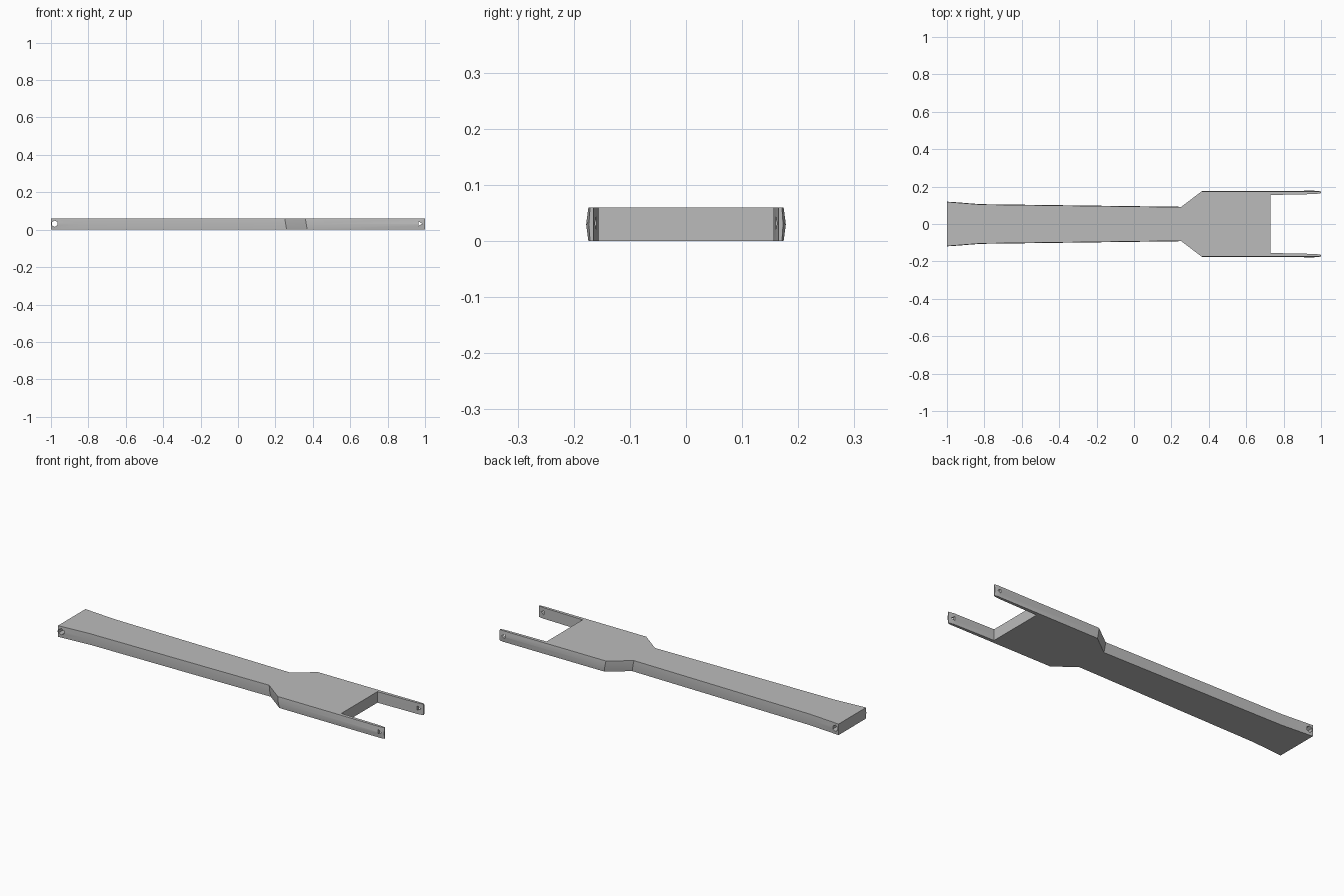
import bpy, bmesh
from mathutils import Matrix

cube = bpy.data.objects.get("Cube")
if cube:
    bpy.data.objects.remove(cube, do_unlink=True)

grey = bpy.data.materials.new("plain grey")
grey.use_nodes = True
color = (0.5, 0.5, 0.5, 1)
grey.diffuse_color = color
grey.node_tree.nodes["Principled BSDF"].inputs["Base Color"].default_value = color

HEIGHT = 0.06


def finish(name, bm):
    bmesh.ops.recalc_face_normals(bm, faces=bm.faces)
    mesh = bpy.data.meshes.new(name)
    bm.to_mesh(mesh)
    bm.free()
    mesh.materials.append(grey)
    obj = bpy.data.objects.new(name, mesh)
    bpy.context.collection.objects.link(obj)
    return obj


# Plan outline of one side: x, y, sideways bulge at mid height, x slant
half = [
    (-1.0, 0.118, 0.002, 0),
    (-0.82, 0.104, 0.002, 0),
    (0.255, 0.09, 0.002, 0.005),
    (0.365, 0.173, 0.003, 0.005),
    (0.98, 0.174, 0.004, 0),
    (1.0, 0.171, 0.002, 0),
    (1.0, 0.165, 0, 0),
    (0.97, 0.16, 0, 0),
    (0.73, 0.155, 0, 0),
]
outline = half + [(x, -y, -b, s) for x, y, b, s in reversed(half)]

# Flat link arm with its two-pronged fork
bm = bmesh.new()
rings = []
for level in (-1, 0, 1):
    z = HEIGHT * (level + 1) / 2
    rings.append([bm.verts.new((x - s * level, y + b * (1 - abs(level)), z))
                  for x, y, b, s in outline])
n = len(outline)
for low, high in zip(rings, rings[1:]):
    for i in range(n):
        j = (i + 1) % n
        bm.faces.new((low[i], low[j], high[j], high[i]))
bm.faces.new(rings[0])
bm.faces.new(rings[-1])
bmesh.ops.triangulate(bm, faces=[f for f in bm.faces if len(f.verts) > 4])
arm = finish("link_arm", bm)


# Pin holes run across the arm at both ends
def pin_hole(x, z, radius, sides, turn):
    bm = bmesh.new()
    bmesh.ops.create_cone(bm, cap_ends=True, segments=sides, radius1=radius,
                          radius2=radius, depth=0.6,
                          matrix=Matrix.Translation((x, 0, z))
                          @ Matrix.Rotation(1.5708, 4, 'X')
                          @ Matrix.Rotation(turn, 4, 'Z'))
    cutter = finish("hole_cutter", bm)
    mod = arm.modifiers.new("pin hole", 'BOOLEAN')
    mod.operation = 'DIFFERENCE'
    mod.solver = 'EXACT'
    mod.object = cutter
    bpy.context.view_layer.objects.active = arm
    bpy.ops.object.modifier_apply(modifier=mod.name)
    bpy.data.objects.remove(cutter, do_unlink=True)


pin_hole(-0.98, 0.032, 0.017, 6, 0)
pin_hole(0.972, 0.032, 0.014, 3, 0.5)

bpy.ops.object.select_all(action='DESELECT')
arm.select_set(True)
bpy.context.view_layer.objects.active = arm
bpy.ops.object.shade_smooth_by_angle(angle=0.5)
